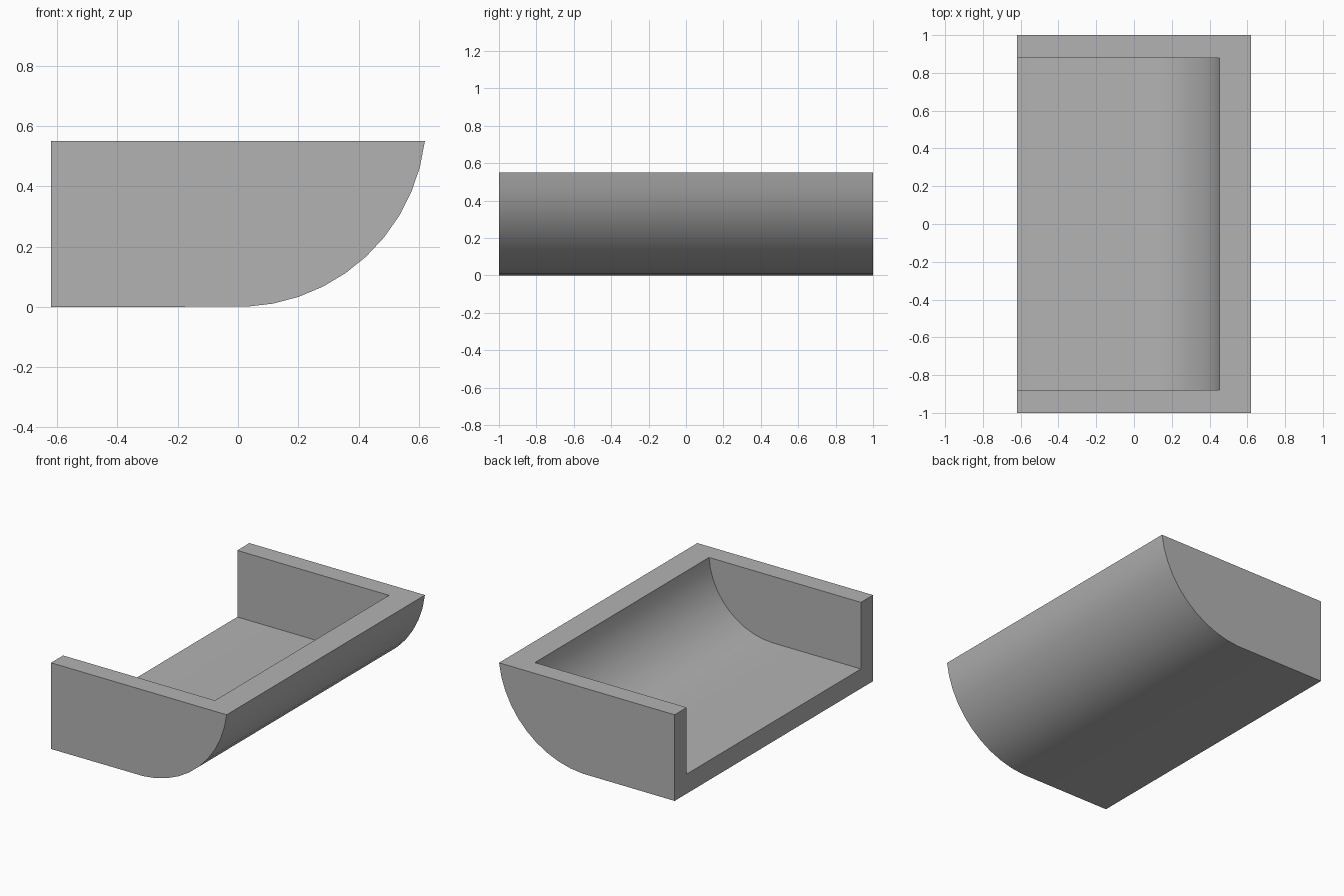
import bpy, bmesh
from math import sin, cos, radians, atan2

cube = bpy.data.objects.get("Cube")
if cube:
    bpy.data.objects.remove(cube, do_unlink=True)

HALF_X, TOP, HALF_Y, WALL = 0.62, 0.55, 1.0, 0.122

grey = bpy.data.materials.new("plain_grey")
grey.use_nodes = True
colour = (0.45, 0.45, 0.45, 1)
grey.diffuse_color = colour
grey.node_tree.nodes["Principled BSDF"].inputs["Base Color"].default_value = colour


def curve_points(end_x, floor, start, steps=10):
    """Arc tangent to the floor at x = 0, rising to (end_x, TOP)."""
    rise = TOP - floor
    r = (end_x ** 2 + rise ** 2) / (2 * rise)
    end = atan2(end_x, r - rise)
    angles = [start + (end - start) * i / steps for i in range(steps + 1)]
    return [(r * sin(a), floor + r * (1 - cos(a))) for a in angles]


def extrude_profile(name, points, half_y):
    """Solid made by sweeping an xz profile along y."""
    bm = bmesh.new()
    face = bm.faces.new([bm.verts.new((x, -half_y, z)) for x, z in points])
    swept = bmesh.ops.extrude_face_region(bm, geom=[face])["geom"]
    verts = [v for v in swept if isinstance(v, bmesh.types.BMVert)]
    bmesh.ops.translate(bm, verts=verts, vec=(0, 2 * half_y, 0))
    bmesh.ops.recalc_face_normals(bm, faces=bm.faces)
    mesh = bpy.data.meshes.new(name)
    bm.to_mesh(mesh)
    bm.free()
    mesh.materials.append(grey)
    obj = bpy.data.objects.new(name, mesh)
    bpy.context.collection.objects.link(obj)
    return obj


# Outer body: flat base, rounded side, flat rim
outer = [(-HALF_X, TOP), (-HALF_X, 0)] + curve_points(HALF_X, 0, radians(2.7))
tray = extrude_profile("curved_tray", outer, HALF_Y)

# Hollow: open at the top and at the flat side
FLOOR, INNER_X = 0.125, 0.452
inner = [(-1, 1), (-1, FLOOR)] + curve_points(INNER_X, FLOOR, 0) + [(INNER_X, 1)]
cutter = extrude_profile("hollow_cutter", inner, HALF_Y - WALL)
cutter.hide_render = True

# Cut the hollow and bake the result
mod = tray.modifiers.new("hollow", "BOOLEAN")
mod.operation = "DIFFERENCE"
mod.solver = "EXACT"
mod.object = cutter
bpy.ops.object.select_all(action="DESELECT")
bpy.context.view_layer.objects.active = tray
tray.select_set(True)
bpy.ops.object.modifier_apply(modifier=mod.name)
bpy.data.objects.remove(cutter, do_unlink=True)
bpy.ops.object.shade_smooth_by_angle(angle=radians(30))
